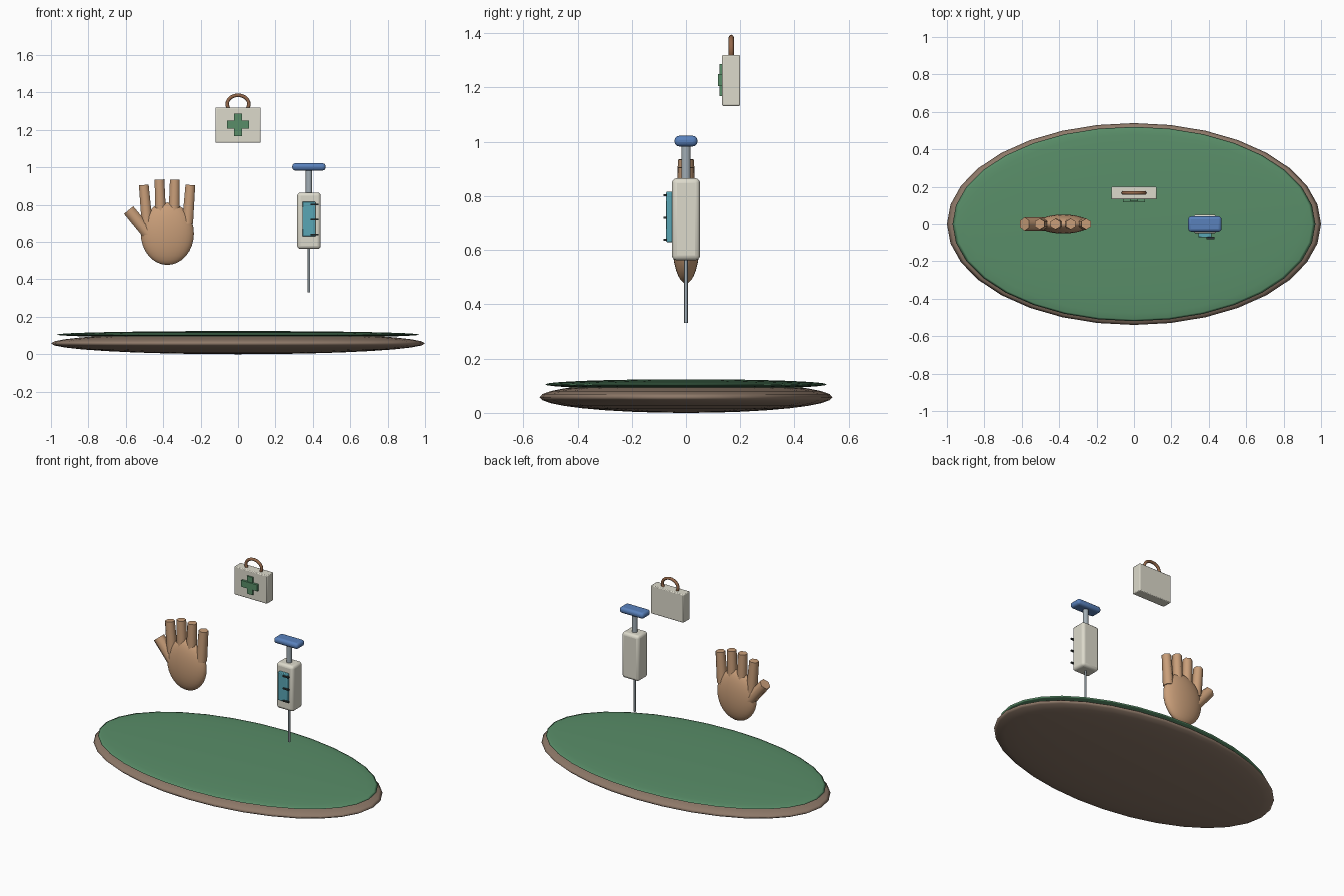
import bpy
import math
from mathutils import Vector

if "Cube" in bpy.data.objects:
    bpy.data.objects.remove(bpy.data.objects["Cube"])


def material(name, rgb):
    m = bpy.data.materials.new(name)
    m.diffuse_color = (*rgb, 1)
    m.use_nodes = True
    m.node_tree.nodes["Principled BSDF"].inputs["Base Color"].default_value = m.diffuse_color
    return m


BROWN = material("earth", (0.27, 0.19, 0.14))
GREEN = material("green", (0.10, 0.27, 0.14))
SKIN = material("skin", (0.58, 0.34, 0.19))
CREAM = material("cream", (0.72, 0.70, 0.60))
BLUE = material("blue", (0.10, 0.22, 0.50))
TEAL = material("teal", (0.10, 0.38, 0.46))
STEEL = material("steel", (0.36, 0.42, 0.46))
DARK = material("dark", (0.03, 0.04, 0.04))
LEATHER = material("leather", (0.30, 0.14, 0.07))


def finish(name, mat, angle=40):
    o = bpy.context.object
    o.name = name
    o.data.materials.append(mat)
    bpy.ops.object.transform_apply(location=False, rotation=False, scale=True)
    bpy.ops.object.shade_smooth_by_angle(angle=math.radians(angle))
    return o


def ellipsoid(name, mat, loc, radii, seg=32, rings=16):
    bpy.ops.mesh.primitive_uv_sphere_add(segments=seg, ring_count=rings, location=loc)
    bpy.context.object.scale = radii
    return finish(name, mat, 180)


def box(name, mat, lo, hi, bevel=0.0, segments=3):
    lo, hi = Vector(lo), Vector(hi)
    bpy.ops.mesh.primitive_cube_add(size=1, location=(lo + hi) / 2)
    bpy.context.object.scale = hi - lo
    o = finish(name, mat)
    if bevel:
        b = o.modifiers.new("bevel", 'BEVEL')
        b.width, b.segments = bevel, segments
    return o


def rod(name, mat, start, end, r1, r2, sides):
    start, end = Vector(start), Vector(end)
    d = end - start
    bpy.ops.mesh.primitive_cone_add(vertices=sides, radius1=r1, radius2=r2,
                                    depth=d.length, location=(start + end) / 2)
    # tilt only within the xz plane
    bpy.context.object.rotation_euler = (0, math.atan2(d.x, d.z), 0)
    return finish(name, mat, 65)


# oval ground pad
ellipsoid("base_rim", BROWN, (0, 0, 0.058), (1.0, 0.54, 0.058))
ellipsoid("base_top", GREEN, (0, 0, 0.105), (0.97, 0.52, 0.019))

# open hand
ellipsoid("palm", SKIN, (-0.378, 0, 0.645), (0.142, 0.052, 0.168))
for i, (x0, x1, top) in enumerate([(-0.486, -0.504, 0.906), (-0.412, -0.42, 0.935),
                                   (-0.344, -0.338, 0.935), (-0.27, -0.255, 0.906)]):
    rod(f"finger_{i + 1}", SKIN, (x0, 0, 0.70), (x1, 0, top), 0.034, 0.030, 6)
rod("thumb", SKIN, (-0.46, 0, 0.62), (-0.585, 0, 0.772), 0.038, 0.037, 6)

# syringe
X = 0.379
box("syringe_barrel", CREAM, (X - 0.063, -0.052, 0.562), (X + 0.063, 0.052, 0.866), 0.018)
box("syringe_window", TEAL, (X - 0.035, -0.073, 0.629), (X + 0.035, -0.045, 0.817), 0.004, 2)
for i, z in enumerate((0.638, 0.721, 0.803)):
    box(f"measure_mark_{i + 1}", DARK, (X + 0.008, -0.083, z - 0.004), (X + 0.051, -0.070, z + 0.004))
rod("plunger_rod", STEEL, (X, 0, 0.85), (X, 0, 0.995), 0.0175, 0.0175, 16)
box("plunger_grip", BLUE, (X - 0.089, -0.042, 0.983), (X + 0.089, 0.042, 1.022), 0.016)
rod("needle", STEEL, (X, 0, 0.331), (X, 0, 0.575), 0.0065, 0.0065, 12)

# medical case
box("case_body", CREAM, (-0.121, 0.133, 1.132), (0.121, 0.200, 1.320), 0.005, 2)
box("cross_upright", GREEN, (-0.021, 0.124, 1.168), (0.021, 0.140, 1.286))
box("cross_bar", GREEN, (-0.059, 0.118, 1.206), (0.059, 0.140, 1.249))

# arched case handle
curve = bpy.data.curves.new("case_handle", 'CURVE')
curve.dimensions = '3D'
curve.bevel_depth = 0.0095
curve.bevel_resolution = 2
curve.use_fill_caps = True
spline = curve.splines.new('POLY')
N = 21
spline.points.add(N - 1)
for i, p in enumerate(spline.points):
    a = math.radians(-35 + 250 * i / (N - 1))
    p.co = (0.058 * math.cos(a), 0.167, 1.338 + 0.047 * math.sin(a), 1)
handle = bpy.data.objects.new("case_handle", curve)
bpy.context.collection.objects.link(handle)
curve.materials.append(LEATHER)
bpy.ops.object.select_all(action='DESELECT')
bpy.context.view_layer.objects.active = handle
handle.select_set(True)
bpy.ops.object.convert(target='MESH')
bpy.ops.object.shade_smooth_by_angle(angle=math.radians(50))
